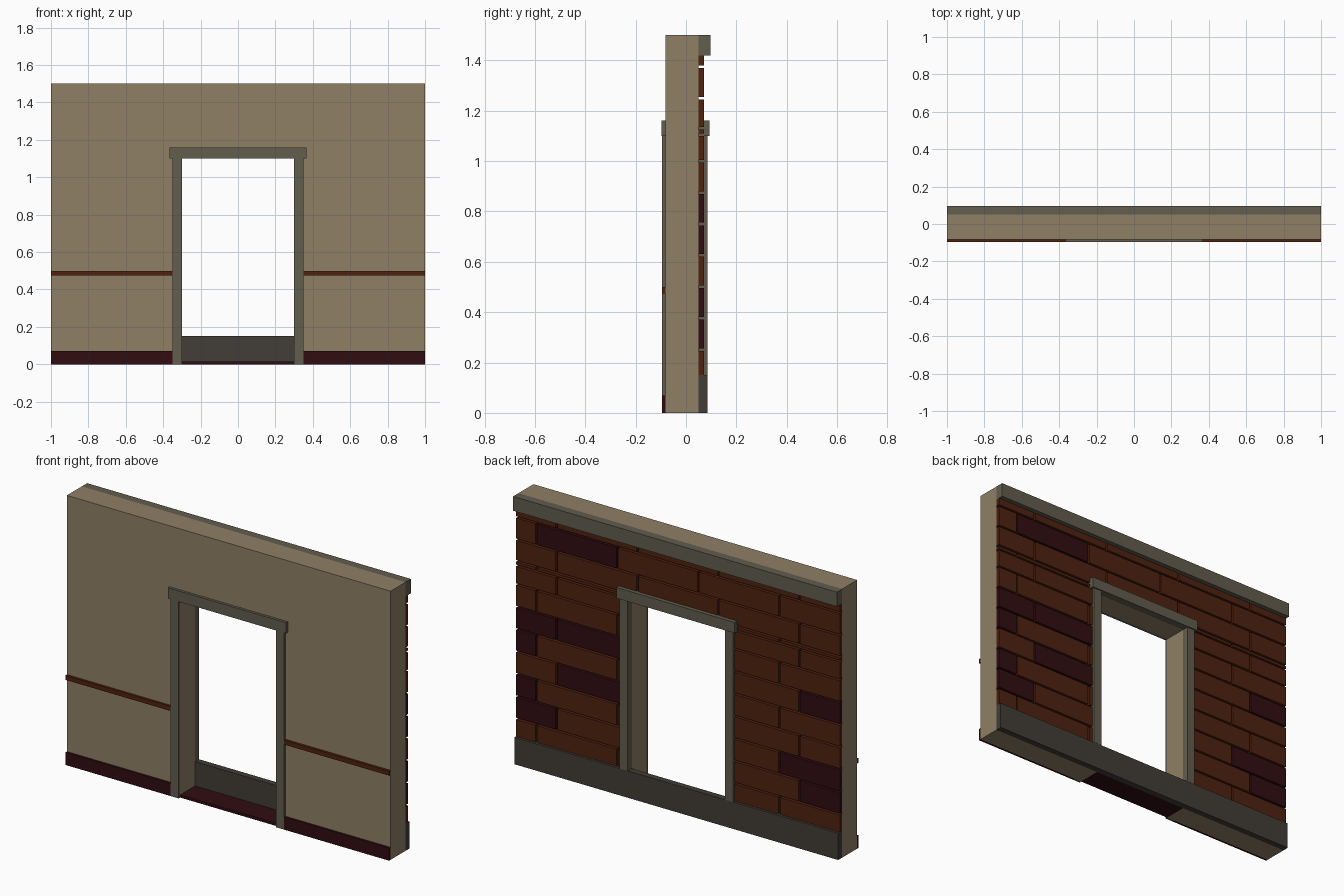
import bpy, bmesh

if "Cube" in bpy.data.objects:
    bpy.data.objects.remove(bpy.data.objects["Cube"])


def material(name, rgb):
    m = bpy.data.materials.new(name)
    m.diffuse_color = (*rgb, 1)
    m.use_nodes = True
    m.node_tree.nodes["Principled BSDF"].inputs["Base Color"].default_value = m.diffuse_color
    return m


PLASTER = material("tan plaster", (0.275, 0.215, 0.13))
STONE = material("grey stone", (0.122, 0.109, 0.077))
DARK_STONE = material("dark stone", (0.054, 0.047, 0.039))
BRICK = material("brown brick", (0.080, 0.016, 0.005))
MAROON = material("dark maroon", (0.030, 0.004, 0.006))


def finish(name, bm, mats):
    bmesh.ops.recalc_face_normals(bm, faces=bm.faces)
    me = bpy.data.meshes.new(name)
    bm.to_mesh(me)
    bm.free()
    for m in mats:
        me.materials.append(m)
    ob = bpy.data.objects.new(name, me)
    bpy.context.collection.objects.link(ob)
    return ob


def add_box(bm, x0, x1, y0, y1, z0, z1, index=0):
    r = bmesh.ops.create_cube(bm, size=1)
    for v in r["verts"]:
        v.co = ((x0 + x1) / 2 + v.co.x * (x1 - x0),
                (y0 + y1) / 2 + v.co.y * (y1 - y0),
                (z0 + z1) / 2 + v.co.z * (z1 - z0))
        for f in v.link_faces:
            f.material_index = index


def box(name, mat, *dims):
    bm = bmesh.new()
    add_box(bm, *dims)
    return finish(name, bm, [mat])


def mirrored_box(name, mat, x0, x1, *dims):
    bm = bmesh.new()
    add_box(bm, x0, x1, *dims)
    add_box(bm, -x1, -x0, *dims)
    return finish(name, bm, [mat])


FRONT, BACK = -0.082, 0.05      # wall faces
DOOR_W, DOOR_H = 0.3, 1.1       # half width and height of the opening

# wall: outline with the doorway, extruded through its thickness
bm = bmesh.new()
outline = [(-1, 0), (-DOOR_W, 0), (-DOOR_W, DOOR_H), (DOOR_W, DOOR_H),
           (DOOR_W, 0), (1, 0), (1, 1.5), (-1, 1.5)]
face = bm.faces.new([bm.verts.new((x, FRONT, z)) for x, z in outline])
ext = bmesh.ops.extrude_face_region(bm, geom=[face])
for g in ext["geom"]:
    if isinstance(g, bmesh.types.BMVert):
        g.co.y = BACK
    elif isinstance(g, bmesh.types.BMFace):
        g.material_index = 1
finish("wall", bm, [PLASTER, BRICK])

# interior side: skirting, rail, door frame
mirrored_box("skirting", MAROON, 0.35, 1, -0.095, FRONT, 0, 0.07)
mirrored_box("chair_rail", BRICK, 0.35, 1, -0.095, FRONT, 0.475, 0.5)
mirrored_box("front_door_jambs", STONE, DOOR_W, 0.35, -0.095, FRONT, 0, DOOR_H)
box("front_lintel", STONE, -0.365, 0.365, -0.097, FRONT, DOOR_H, 1.16)
box("threshold", MAROON, -DOOR_W, DOOR_W, FRONT, BACK, 0, 0.015)

# exterior side: plinth, cornice, door frame
box("plinth", DARK_STONE, -1, 1, BACK, 0.085, 0, 0.15)
box("cornice", STONE, -1, 1, BACK, 0.097, 1.42, 1.5)
mirrored_box("back_door_jambs", STONE, DOOR_W, 0.35, BACK, 0.086, 0.15, DOOR_H)
box("back_lintel", STONE, -0.365, 0.365, BACK, 0.093, DOOR_H, 1.16)

# brick courses, staggered; maroon bricks given as (course, joint towards +x)
GAP = 0.005
levels = [0.15] + [0.125 * i for i in range(2, 9)] + [1.105, 1.13, 1.25, 1.375, 1.42]
maroon = {(2, 1), (3, 1), (5, 1), (6, 1), (6, 0.75), (4, 0.75), (11 - 1, 0.875),
          (2, -0.75), (3, -0.625), (6, -0.75)}
bm = bmesh.new()
for row, (z0, z1) in enumerate(zip(levels, levels[1:]), start=1):
    first = 0.875 if row in (1, 3, 5, 7, 9, 11) else 0.75
    joints = [1] + [first - 0.5 * i for i in range(4)] + [-1]
    for right, left in zip(joints, joints[1:]):
        # the brown course at row 10 sits above the door; row 11 holds the maroon one
        key = (row - 1 if row == 11 else row, right)
        index = 1 if key in maroon else 0
        a = left if left == -1 else left + GAP
        b = right if right == 1 else right - GAP
        spans = [(a, b)]
        if z0 < DOOR_H:         # clip around the doorway
            spans = [(a, min(b, -0.35)), (max(a, 0.35), b)]
        for s, e in spans:
            if e - s > 0.005:
                add_box(bm, s, e, BACK, 0.071, z0 + (GAP if row > 1 else 0),
                        z1 - (GAP if z1 < 1.4 else 0), index)
finish("brick_courses", bm, [BRICK, MAROON])
